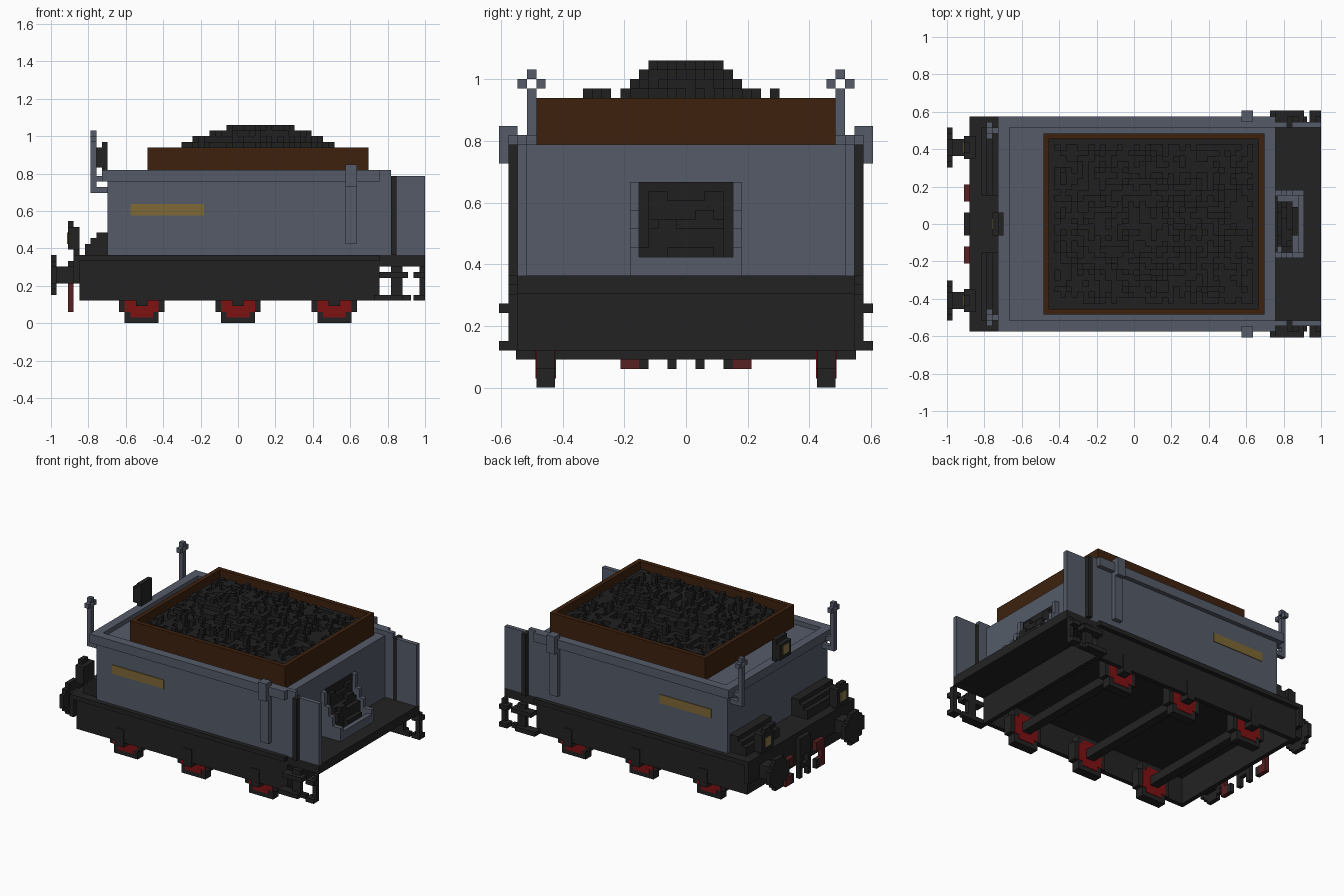
import bpy, bmesh, random
from mathutils import Matrix, Vector

if "Cube" in bpy.data.objects:
    bpy.data.objects.remove(bpy.data.objects["Cube"])

random.seed(4)
U = 1 / 33  # size of one block


def material(name, rgb):
    m = bpy.data.materials.new(name)
    m.use_nodes = True
    m.diffuse_color = (*rgb, 1)
    m.node_tree.nodes["Principled BSDF"].inputs["Base Color"].default_value = (*rgb, 1)
    return m


BLACK = material("soot black", (0.0165, 0.0165, 0.0165))
COAL = material("coal black", (0.0145, 0.0145, 0.0145))
GREY = material("slate grey", (0.09, 0.105, 0.14))
WOOD = material("dark wood", (0.047, 0.0155, 0.0042))
RED = material("wheel red", (0.21, 0.0055, 0.006))
PIPE = material("pipe red", (0.1, 0.014, 0.015))
GOLD = material("brass", (0.21, 0.14, 0.035))
LENS = material("lamp glass", (0.24, 0.18, 0.06))


def part(name, mat, boxes, mirror=False):
    """Boxes given as x0, x1, y0, y1, z0, z1 in blocks; mirror repeats them at -y."""
    bm = bmesh.new()
    boxes = list(boxes)
    if mirror:
        boxes += [(a, b, -d, -c, e, f) for a, b, c, d, e, f in boxes]
    for x0, x1, y0, y1, z0, z1 in boxes:
        centre = Vector((x0 + x1, y0 + y1, z0 + z1)) * U / 2
        size = Vector((x1 - x0, y1 - y0, z1 - z0)) * U
        bmesh.ops.create_cube(bm, size=1, matrix=Matrix.Translation(centre) @ Matrix.Diagonal((*size, 1)))
    mesh = bpy.data.meshes.new(name)
    bm.to_mesh(mesh)
    bm.free()
    mesh.materials.append(mat)
    obj = bpy.data.objects.new(name, mesh)
    bpy.context.collection.objects.link(obj)
    return obj


# Underframe: footplate, hollow frame and buffer beam
part("footplate", BLACK, [(-28, 33, -18, 18, 10, 12), (-28, 25, -19, 19, 11, 12)])
part("side_frames", BLACK, [(-28, 25, 17, 18, 4, 10)], True)
part("frame_ends", BLACK, [(24, 25, -17, 17, 4, 10), (-28, -27, -17, 17, 4, 10)])
part("buffer_beam", BLACK, [(-29, -28, -19, 19, 7, 12)])

# Wheels, axles and axle boxes
for i, x in enumerate((-17, 0, 17)):
    rows = [(0, 2, 3), (2, 6, 4), (6, 8, 3)]
    part(f"wheel_tyres_{i}", BLACK, [(x - w, x + w, 14, 16, a, b) for a, b, w in rows], True)
    rows = [(1, 2, 2), (2, 6, 3), (6, 7, 2)]
    part(f"wheel_faces_{i}", RED, [(x - w, x + w, 13.9, 16.1, a, b) for a, b, w in rows], True)
    part(f"axle_{i}", BLACK, [(x - 1, x + 1, -16.2, 16.2, 3, 5)])
    part(f"axle_boxes_{i}", BLACK, [(x - 1, x + 1, 16.2, 18.2, 3, 7)], True)

# Buffers
part("buffers", BLACK, [
    (-32, -29, 12, 15, 7, 10),
    (-33, -32, 10, 17, 7, 10),
    (-33, -32, 11, 16, 6, 11),
    (-33, -32, 12, 15, 5, 12),
], True)

# Coupling and hoses below the beam
part("coupling_hook", BLACK, [(-30, -29, -2, 2, 7, 11)])
part("coupling_links", BLACK, [(-30, -29, 1, 2, 2, 7)], True)
part("coupling_bars", BLACK, [(-30, -29, -1, 1, 4, 5)])
part("brake_hoses", PIPE, [(-30, -29, 5, 7, 2, 4), (-30, -29, 6, 7, 4, 6), (-30, -29, 4, 7, 6, 8)], True)
part("hose_ends", BLACK, [(-30, -29, 4, 5, 2, 4)], True)

# Steps under the open platform
part("platform_steps", BLACK, [
    (25, 30, 18, 20, 8, 9), (24, 29, 18, 20, 4, 5),
    (27, 29, 18, 19, 5, 10), (29, 30.5, 18, 19, 4, 5),
    (32, 33, 18, 19, 4, 10), (31, 33, 18, 20, 4, 5), (31, 33, 18, 20, 8, 9),
], True)

# Water tank with raised rim, open at the platform end
part("tank_body", GREY, [(-23, 25, -18, 18, 12, 26)])
part("tank_rim_sides", GREY, [(-24, 25, 17, 19, 25, 27), (25, 27, 17, 18, 12, 27)], True)
part("tank_rim_end", GREY, [(-24, -22, -17, 17, 25, 27)])
part("platform_side_plates", GREY, [(28, 33, 17, 18, 12, 26)], True)
part("side_pillars", BLACK, [(27, 28, 17, 19, 12, 26)], True)
part("filler_pipes", GREY, [(19, 21, 18, 19, 14, 28), (19, 21, 19, 20, 24, 28)], True)
part("name_plates", GOLD, [(-19, -6, 18, 18.15, 19, 21)], True)

# Wooden coal box
part("coal_box_sides", WOOD, [(-16, 23, 15, 16, 26, 31)], True)
part("coal_box_ends", WOOD, [(-16, -15, -15, 15, 26, 31), (22, 23, -15, 15, 26, 31)])

# Heap of coal as uneven columns, highest in the middle
columns = []
for x in range(-15, 22):
    for y in range(-15, 15):
        cx, cy = x + 0.5, y + 0.5
        h = 29
        if -14 < cx < 21 and abs(cy) < 14:
            r2 = ((cx - 3.5) / 15) ** 2 + (cy / 8.5) ** 2
            h = round(29.9 + 5 * max(0, 1 - r2) + random.uniform(-1.1, 0.7))
            if r2 > 1 and abs(cy) < 11 and random.random() < 0.03:
                h = 32 if -9 < cx < 16 else 31
        columns.append((x, x + 1, y, y + 1, 26, min(h, 35)))
part("coal_heap", COAL, columns)

# Coal chute with stepped cheeks and spilled coal
part("chute_cheeks", GREY, [
    (25, 26, 5, 6, 12, 22), (26, 27, 5, 6, 12, 19),
    (27, 28, 5, 6, 12, 17), (28, 30, 5, 6, 12, 15),
], True)
part("chute_floor", GREY, [(25, 30, -5, 5, 12, 13), (29, 30, -5, 5, 13, 14)])
part("chute_coal", COAL, [
    (25, 25.3, -5, 5, 13, 22), (25.3, 26, -4, 4, 13, 20),
    (26, 27, -4, 4, 13, 18), (27, 28, -4, 4, 13, 17),
    (28, 29, -2, 3, 13, 15), (26, 28, -5, -4, 13, 15),
    (25.3, 26, 2, 4, 20, 21), (25.3, 26, -4, -2, 20, 21),
    (27, 28, -3, -1, 17, 18), (26, 27, 1, 3, 18, 19),
])

# Stepped lockers and lamps at the buffer end
part("end_lockers", BLACK, [
    (-27, -23, 5, 17, 12, 14), (-26, -23, 5, 17, 14, 15), (-25, -23, 5, 17, 15, 16),
], True)
part("beam_lamps", BLACK, [
    (-30, -28, 11.5, 15.5, 13, 17), (-30, -29, 12.5, 14.5, 17, 18),
    (-29, -28, 12.5, 14.5, 12, 13),
], True)
part("beam_lamp_glass", LENS, [(-30.15, -30, 12.5, 14.5, 14, 16)], True)
part("top_lamp", BLACK, [(-25, -24, -2, 2, 27.5, 31), (-24, -23, -2, 2, 27, 32)])
part("top_lamp_glass", LENS, [(-25.15, -25, -1, 1, 28.5, 30.5)])

# Lamp irons: posts with an open cross at the top
part("lamp_iron_posts", GREY, [
    (-26, -25, 16, 17, 23, 32), (-26, -25, 15, 16, 32, 33),
    (-26, -25, 17, 18, 32, 33), (-26, -25, 16, 17, 33, 34),
    (-25, -23, 16, 17, 23, 24), (-25, -24, 16, 17, 25, 26),
], True)
